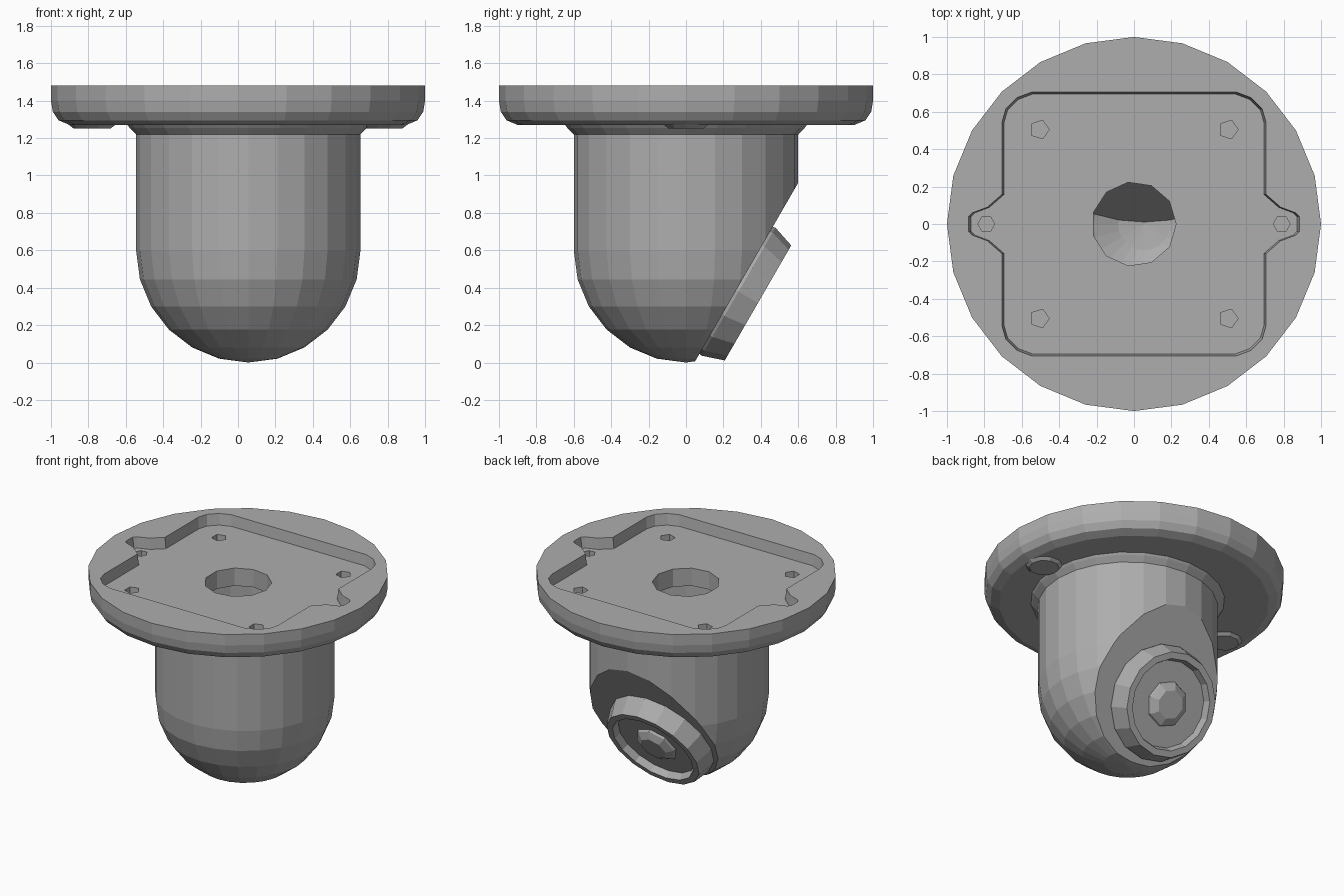
import bpy, bmesh
from math import sin, cos, tau, radians
from mathutils import Matrix, Vector

if "Cube" in bpy.data.objects:
    bpy.data.objects.remove(bpy.data.objects["Cube"])

grey = bpy.data.materials.new("plain grey")
grey.use_nodes = True
grey.diffuse_color = (0.42, 0.42, 0.42, 1)
grey.node_tree.nodes["Principled BSDF"].inputs["Base Color"].default_value = grey.diffuse_color


def finish(bm, name):
    bmesh.ops.recalc_face_normals(bm, faces=bm.faces)
    mesh = bpy.data.meshes.new(name)
    bm.to_mesh(mesh)
    bm.free()
    mesh.materials.append(grey)
    ob = bpy.data.objects.new(name, mesh)
    bpy.context.collection.objects.link(ob)
    return ob


def lathe(profile, sides, matrix=Matrix()):
    """Closed solid from (radius, height) points; radius 0 makes a pole."""
    bm = bmesh.new()
    rings = []
    for r, z in profile:
        n = sides if r else 1
        rings.append([bm.verts.new((r * cos(tau * i / sides), r * sin(tau * i / sides), z))
                      for i in range(n)])
    for a, b in zip(rings, rings[1:]):
        for i in range(sides):
            j = (i + 1) % sides
            quad = [a[i % len(a)], a[j % len(a)], b[j % len(b)], b[i % len(b)]]
            bm.faces.new(list(dict.fromkeys(quad)))
    for ring in (rings[0], rings[-1]):
        if len(ring) > 1:
            bm.faces.new(ring)
    bmesh.ops.transform(bm, matrix=matrix, verts=bm.verts)
    return bm


def slice_off(bm, point, normal):
    """Remove everything beyond a plane and close the cut."""
    geom = bm.verts[:] + bm.edges[:] + bm.faces[:]
    cut = bmesh.ops.bisect_plane(bm, geom=geom, plane_co=point, plane_no=normal, clear_outer=True)
    edges = [e for e in cut["geom_cut"] if isinstance(e, bmesh.types.BMEdge)]
    bmesh.ops.contextual_create(bm, geom=edges)


def carve(target, cutter):
    mod = target.modifiers.new("carve", "BOOLEAN")
    mod.operation, mod.solver, mod.object = "DIFFERENCE", "EXACT", cutter
    bpy.context.view_layer.update()
    result = target.evaluated_get(bpy.context.evaluated_depsgraph_get())
    mesh = bpy.data.meshes.new_from_object(result)
    target.modifiers.clear()
    target.data = mesh
    bpy.data.objects.remove(cutter)


def drill(target, x, y, r, bottom, top, sides):
    bm = lathe([(r, bottom), (r, top)], sides, Matrix.Translation((x, y, 0)))
    carve(target, finish(bm, "drill"))


def dome_profile(r, centre, top):
    arc = [(r * sin(radians(a)), centre - r * cos(radians(a))) for a in range(0, 91, 15)]
    return arc + [(r, top)]


# Mounting flange with a rounded lower edge
flange = finish(lathe([(0.9, 1.27), (0.96, 1.295), (0.99, 1.34), (1, 1.4), (1, 1.48)], 24),
                "mounting_flange")

# Bosses under the two side screws, sunk into the flange
for side, x in (("left", 0.78), ("right", -0.78)):
    finish(lathe([(0.1, 1.252), (0.13, 1.275)], 10, Matrix.Translation((x, 0, 0))),
           side + "_screw_boss")

# Recessed tray: rounded square with an ear on either side
quarter = [(0.89, 0.04), (0.87, 0.06), (0.79, 0.09), (0.71, 0.16),
           (0.71, 0.55), (0.69, 0.62), (0.63, 0.68), (0.55, 0.71)]
half = quarter + [(-x, y) for x, y in reversed(quarter)]
outline = half + [(x, -y) for x, y in reversed(half)]
bm = bmesh.new()
upper = [bm.verts.new((x, y, 1.52)) for x, y in outline]
lower = [bm.verts.new((x * 0.98, y * 0.98, 1.4)) for x, y in outline]
bm.faces.new(upper)
bm.faces.new(lower)
for i in range(len(outline)):
    bm.faces.new((upper[i - 1], upper[i], lower[i], lower[i - 1]))
carve(flange, finish(bm, "tray_cutter"))

# Cable opening and screw holes
drill(flange, 0, 0, 0.225, 1.2, 1.6, 11)
for sx in (-1, 1):
    drill(flange, sx * 0.79, 0, 0.045, 1.3, 1.45, 6)
    for sy in (-1, 1):
        drill(flange, sx * 0.505, sy * 0.505, 0.052, 1.31, 1.45, 5)

# Hollow domed housing with a sloping flat at the back
facing = Vector((0, 0.866, -0.5))
flat_centre = Vector((0, 0.268, 0.386))
shift = Matrix.Translation((0.055, 0, 0))
bm = lathe(dome_profile(0.6, 0.6, 1.22) + [(0.635, 1.255), (0.65, 1.275)], 24, shift)
slice_off(bm, flat_centre, facing)
housing = finish(bm, "domed_housing")
bm = lathe(dome_profile(0.54, 0.6, 1.35), 24, shift)
slice_off(bm, flat_centre - facing * 0.06, facing)
carve(housing, finish(bm, "cavity_cutter"))

# Tapered bezel with a recessed face and a raised centre lens
tilt = Matrix.Translation(flat_centre) @ Matrix.Rotation(radians(-120), 4, "X")
finish(lathe([(0.39, -0.01), (0.395, 0.015), (0.355, 0.135), (0.31, 0.135), (0.295, 0.085)],
             16, tilt), "bezel")
finish(lathe([(0.16, 0.08), (0.15, 0.1), (0.1, 0.13)], 8, tilt), "centre_lens")
